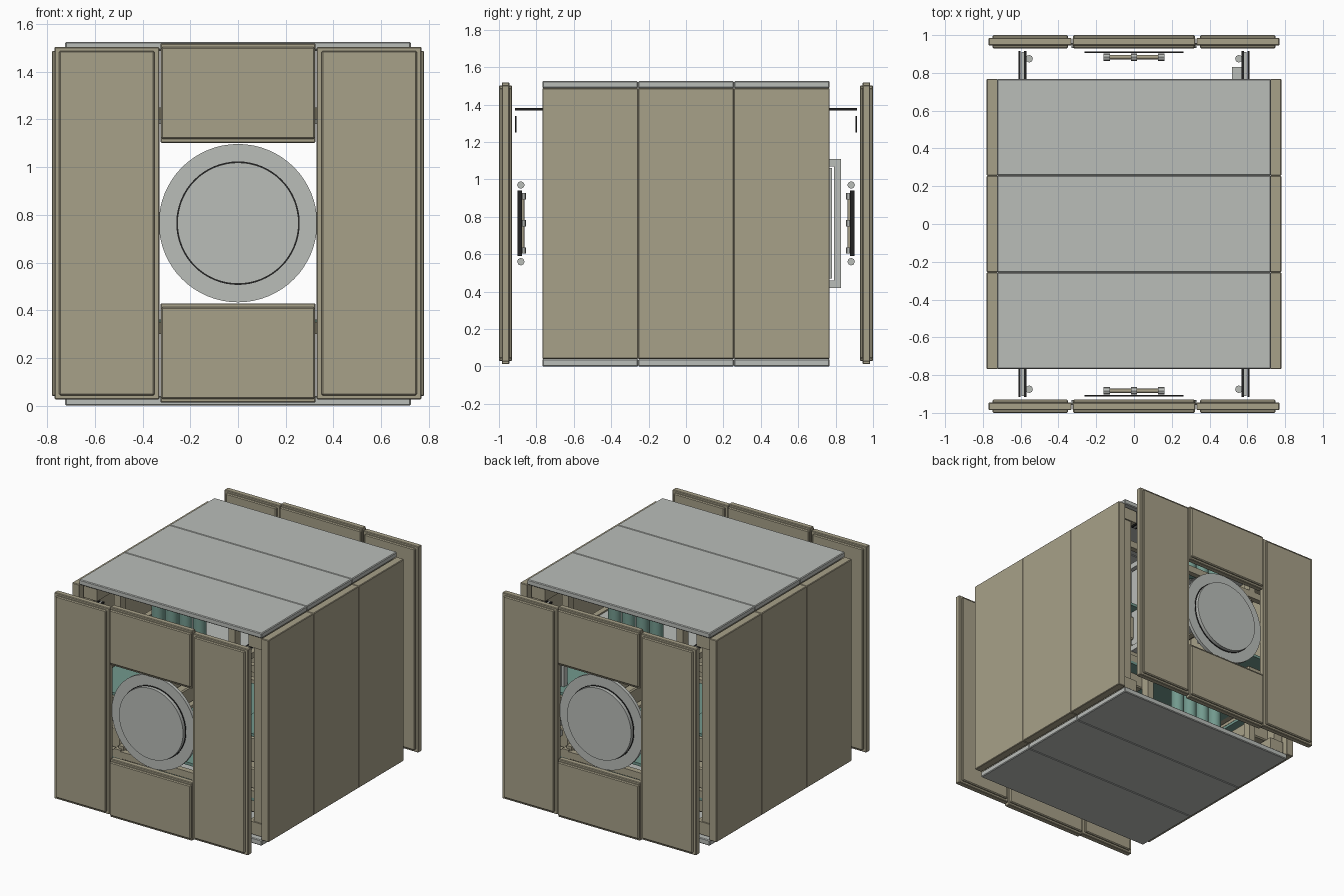
import bpy, bmesh, math
from mathutils import Matrix

if "Cube" in bpy.data.objects:
    bpy.data.objects.remove(bpy.data.objects["Cube"])


def material(name, rgb):
    m = bpy.data.materials.new(name)
    m.use_nodes = True
    m.diffuse_color = (*rgb, 1)
    m.node_tree.nodes["Principled BSDF"].inputs["Base Color"].default_value = (*rgb, 1)
    return m


TAN = material("tan", (0.39, 0.355, 0.25))
GREY = material("light grey", (0.49, 0.51, 0.485))
TEAL = material("teal", (0.17, 0.32, 0.27))
BLACK = material("black", (0.015, 0.015, 0.015))
MID = 0.765  # height of the cabin axis


def finish(bm, name, mat, smooth=False):
    me = bpy.data.meshes.new(name)
    bm.to_mesh(me)
    bm.free()
    me.materials.append(mat)
    ob = bpy.data.objects.new(name, me)
    bpy.context.collection.objects.link(ob)
    if smooth:
        bpy.ops.object.select_all(action="DESELECT")
        ob.select_set(True)
        bpy.context.view_layer.objects.active = ob
        bpy.ops.object.shade_smooth_by_angle(angle=math.radians(35))
    return ob


def box(name, mat, x, y, z, bevel=0):
    """Box from three (low, high) ranges, in any order."""
    bm = bmesh.new()
    bmesh.ops.create_cube(bm, size=1)
    for v in bm.verts:
        for i, (a, b) in enumerate((x, y, z)):
            v.co[i] = (a + b) / 2 + v.co[i] * abs(b - a)
    if bevel:
        bmesh.ops.bevel(bm, geom=bm.edges[:], offset=bevel, segments=1,
                        affect="EDGES", profile=0.5)
    return finish(bm, name, mat)


def rod(name, mat, centre, r, length, axis, sides=24):
    bm = bmesh.new()
    bmesh.ops.create_cone(bm, cap_ends=True, segments=sides, radius1=r,
                          radius2=r, depth=length)
    turn = {"X": Matrix.Rotation(math.pi / 2, 4, "Y"),
            "Y": Matrix.Rotation(math.pi / 2, 4, "X"), "Z": Matrix()}[axis]
    bm.transform(Matrix.Translation(centre) @ turn)
    return finish(bm, name, mat, smooth=True)


def handle(name, x, y, z, axis):
    """Grab bar with three knobs."""
    rod(name + "_bar", TAN, (x, y, z), 0.011, 0.3, axis, 12)
    for k in (-0.145, 0, 0.145):
        c = (x + k, y, z) if axis == "X" else (x, y, z + k)
        rod(name + "_knob", GREY, c, 0.02, 0.034, axis, 8)


def end_slab(name, s, x, z, lip):
    """Thick core with a thinner lip all round."""
    box(name + "_core", TAN, x, (s * 0.93, s * 1.0), z, 0.006)
    box(name + "_lip", TAN, (x[0] - lip, x[1] + lip), (s * 0.945, s * 0.985),
        (z[0] - 0.016, z[1] + 0.016), 0.004)


# Outer skin: three planks on each of the four long faces
for y in (-0.512, 0, 0.512):
    span = (y - 0.256, y + 0.256)
    for s, side in ((1, "left"), (-1, "right")):
        box(side + "_skin", TAN, (s * 0.722, s * 0.78), span, (0.04, 1.488), 0.004)
    box("roof_skin", GREY, (-0.725, 0.725), span, (1.488, 1.525), 0.005)
    box("floor_skin", GREY, (-0.725, 0.725), span, (0, 0.04), 0.005)

# Detached end walls with round hatches
for s, end in ((-1, "front"), (1, "back")):
    end_slab(end + "_wall_left", s, (0.35, 0.75), (0.042, 1.488), 0.02)
    end_slab(end + "_wall_right", s, (-0.75, -0.35), (0.042, 1.488), 0.02)
    end_slab(end + "_wall_upper", s, (-0.322, 0.322), (1.118, 1.503), 0.003)
    end_slab(end + "_wall_lower", s, (-0.322, 0.322), (0.028, 0.413), 0.003)
    rod(end + "_hatch_flange", GREY, (0, s * 0.945, MID), 0.332, 0.024, "Y", 64)
    rod(end + "_hatch_seal", BLACK, (0, s * 0.955, MID), 0.259, 0.012, "Y", 64)
    rod(end + "_hatch_cap", GREY, (0, s * 0.966, MID), 0.254, 0.04, "Y", 64)

    # Grab bars and thin black trim between the wall and the cabin
    for z in (MID - 0.205, MID + 0.205):
        handle(end + "_handle", 0, s * 0.883, z, "X")
    box(end + "_sign_plate", BLACK, (-0.262, 0.262), (s * 0.906, s * 0.914), (1.25, 1.34))
    for t in (-1, 1):
        handle(end + "_side_handle", t * 0.555, s * 0.875, MID, "Z")
        box(end + "_side_strip", BLACK, (t * 0.6, t * 0.61), (s * 0.878, s * 0.9),
            (0.59, 0.94))
        box(end + "_rail", GREY, (t * 0.575, t * 0.595), (s * 0.7, s * 0.91), (1.37, 1.38))
        for x in (0.57, 0.6):
            box(end + "_rail_edge", BLACK, (t * x, t * (x + 0.012)),
                (s * 0.7, s * 0.915), (1.369, 1.381))

        # End frame posts and beams
        box(end + "_post", TAN, (t * 0.64, t * 0.71), (s * 0.66, s * 0.73), (0.05, 1.47))
        box(end + "_inner_post", TAN, (t * 0.43, t * 0.48), (s * 0.66, s * 0.72), (0.05, 0.36))
        box(end + "_inner_post", TAN, (t * 0.43, t * 0.48), (s * 0.66, s * 0.72), (1.2, 1.48))
    for z in (0.3, 1.2):
        box(end + "_beam", TAN, (-0.64, 0.64), (s * 0.68, s * 0.72), (z, z + 0.05))

    # Tanks below the deck and above the ceiling
    for x in (-0.2, -0.09, 0.02, 0.13):
        rod(end + "_tank", TEAL, (x, s * 0.62, 0.17), 0.045, 0.24, "Z", 16)
        rod(end + "_tank", TEAL, (x, s * 0.62, 1.36), 0.045, 0.24, "Z", 16)

# Door frame folded against the left end of the cabin at the back
for y, z in (((0.6, 0.83), (0.42, 0.46)), ((0.6, 0.83), (1.07, 1.11)),
             ((0.79, 0.83), (0.46, 1.07)), ((0.6, 0.64), (0.46, 1.07))):
    box("side_frame", GREY, (0.52, 0.58), y, z)
box("side_frame_panel", GREY, (0.54, 0.56), (0.64, 0.78), (0.47, 1.06))

# Deck, ceiling and lengthwise beams
box("deck", TEAL, (-0.42, 0.42), (-0.62, 0.62), (0.34, 0.36))
box("ceiling", GREY, (-0.42, 0.42), (-0.55, 0.55), (1.18, 1.2))
for t in (-1, 1):
    for z in (0.05, 1.39):
        box("long_beam", TAN, (t * 0.6, t * 0.71), (-0.74, 0.74), (z, z + 0.09))
    for z in (0.34, 1.17):
        box("inner_beam", TAN, (t * 0.42, t * 0.46), (-0.7, 0.7), (z, z + 0.04))
    # Shelves and stowage boxes along the side walls
    for z in (0.28, 0.74):
        box("shelf", TEAL, (t * 0.44, t * 0.71), (-0.72, 0.72), (z, z + 0.02))
    for y in (-0.46, 0, 0.46):
        for z, h in ((0.16, 0.1), (0.32, 0.16), (0.52, 0.18)):
            box("stowage_box", TAN, (t * 0.47, t * 0.7), (y - 0.2, y + 0.2),
                (z, z + h), 0.008)
